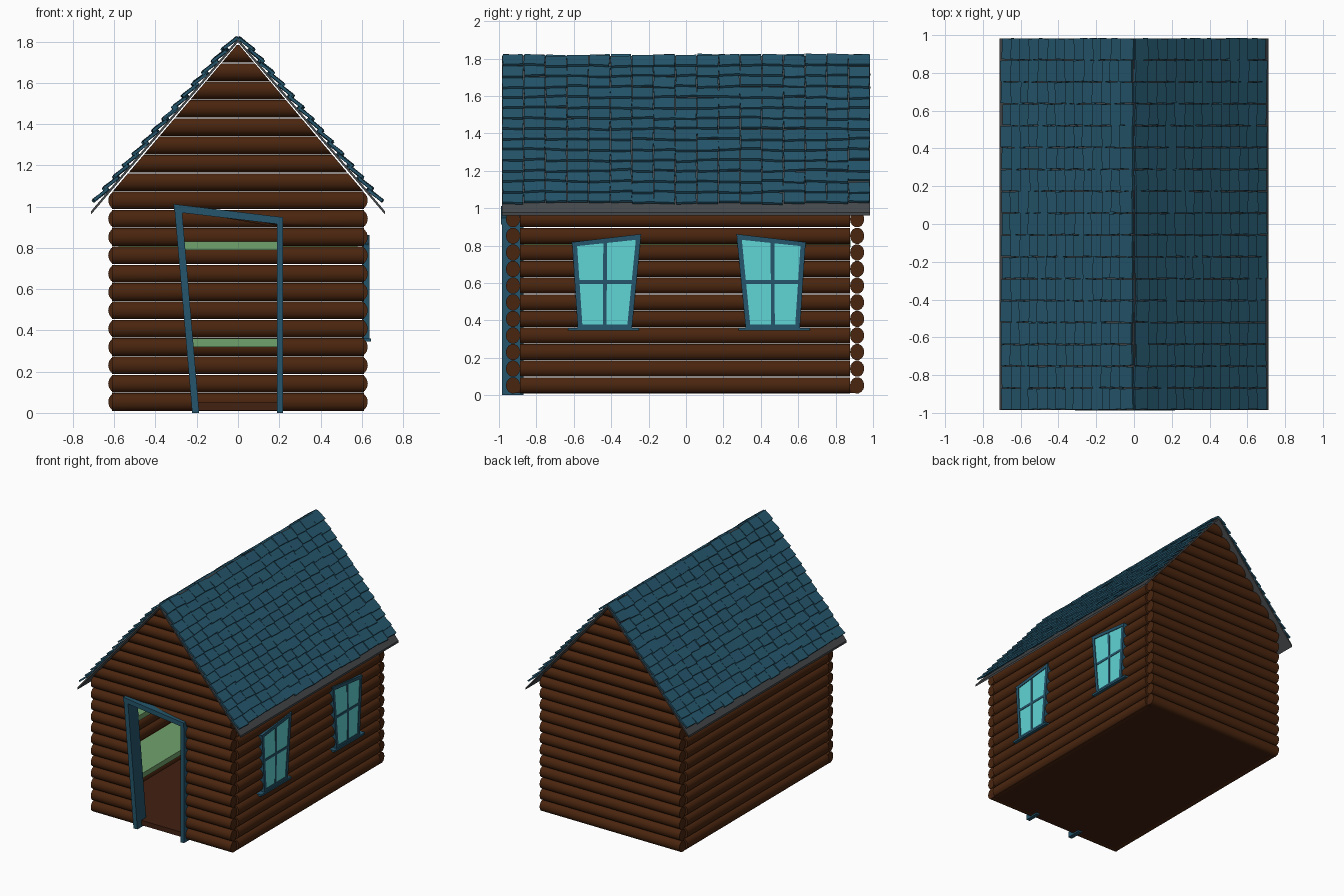
import bpy, bmesh, math, random
from mathutils import Matrix, Vector

if "Cube" in bpy.data.objects:
    bpy.data.objects.remove(bpy.data.objects["Cube"])

random.seed(4)

def material(name, r, g, b):
    m = bpy.data.materials.new(name)
    m.diffuse_color = (r, g, b, 1)
    m.use_nodes = True
    m.node_tree.nodes["Principled BSDF"].inputs["Base Color"].default_value = m.diffuse_color
    return m

WOOD = material("log brown", .068, .0185, .0045)
FLOOR = material("floor brown", .055, .015, .006)
TEAL = material("teal paint", .018, .093, .15)
GREY = material("roof grey", .06, .066, .07)
GLASS = material("window cyan", .117, .66, .66)
GREEN = material("bunk green", .16, .36, .15)

def finish(name, bm, mat, smooth=False):
    bmesh.ops.recalc_face_normals(bm, faces=bm.faces[:])
    me = bpy.data.meshes.new(name)
    bm.to_mesh(me)
    bm.free()
    me.materials.append(mat)
    ob = bpy.data.objects.new(name, me)
    bpy.context.collection.objects.link(ob)
    if smooth:
        bpy.context.view_layer.objects.active = ob
        ob.select_set(True)
        bpy.ops.object.shade_smooth_by_angle(angle=math.radians(40))
        ob.select_set(False)
    return ob

def loft(bm, a, b):
    """Closed prism between two matching rings of points."""
    va, vb = [bm.verts.new(p) for p in a], [bm.verts.new(p) for p in b]
    n = len(a)
    for i in range(n):
        j = (i + 1) % n
        bm.faces.new((va[i], va[j], vb[j], vb[i]))
    bm.faces.new(va)
    bm.faces.new(vb)

def plate(bm, pts, axis, d0, d1):
    """Extrude a 2D outline (u, z) along x or y."""
    f = (lambda u, z, d: (u, d, z)) if axis == 'y' else (lambda u, z, d: (d, u, z))
    loft(bm, [f(u, z, d0) for u, z in pts], [f(u, z, d1) for u, z in pts])

def bar(bm, p, q, w, axis, d0, d1):
    p, q = Vector(p), Vector(q)
    d = (q - p).normalized()
    n = Vector((-d.y, d.x)) * w / 2
    plate(bm, [p - n, q - n, q + n, p + n], axis, d0, d1)

def box(bm, x0, x1, y0, y1, z0, z1):
    plate(bm, [(x0, z0), (x1, z0), (x1, z1), (x0, z1)], 'y', y0, y1)

def log(bm, axis, off, z, lo, hi, r):
    """Round log whose ends follow lo(z) and hi(z)."""
    ring = [(off + r * math.cos(t), z + .0438 * math.sin(t))
            for t in (k * math.tau / 14 for k in range(14))]
    f = (lambda u, d, h: (u, d, h)) if axis == 'x' else (lambda u, d, h: (d, u, h))
    loft(bm, [f(lo(h), d, h) for d, h in ring], [f(hi(h), d, h) for d, h in ring])

def level(i):
    return .053 + .0888 * i

# gable walls, the front one cut by the crooked doorway
def half(z):
    return max(.002, min(.61, (1.79 - z) / 1.18))

def door_left(z):
    return -.205 - .09 * z

def door_right(z):
    return max(-.28, min(.2, -.3 + (.985 - z) / .06 * .51))

for name, y in (("front_wall", -.925), ("back_wall", .915)):
    bm = bmesh.new()
    for i in range(20):
        z = level(i)
        if y < 0 and i <= 10:
            log(bm, 'x', y, z, lambda h: -half(h), door_left, .038)
            log(bm, 'x', y, z, door_right, half, .038)
        else:
            log(bm, 'x', y, z, lambda h: -half(h), half, .038)
    finish(name, bm, WOOD, True)

# side walls
for name, x in (("left_wall", -.592), ("right_wall", .592)):
    bm = bmesh.new()
    for i in range(12):
        log(bm, 'y', x, level(i), lambda h: -.888, lambda h: .878, .037)
    finish(name, bm, WOOD, True)

# floor
bm = bmesh.new()
box(bm, -.61, .61, -.93, .92, .012, .05)
finish("floor", bm, FLOOR)

# bunks along the left and back walls, two levels
for name, z in (("lower_bunks", .32), ("upper_bunks", .79)):
    bm = bmesh.new()
    plate_z = z + .04
    box(bm, -.58, -.26, -.88, .5, z, plate_z)
    box(bm, -.58, .58, .5, .88, z, plate_z)
    finish(name, bm, GREEN)

# crooked door frame
bm = bmesh.new()
plate(bm, [(-.222, 0), (-.188, 0), (-.272, .99), (-.308, .99)], 'y', -.985, -.87)
plate(bm, [(.188, 0), (.218, 0), (.218, .93), (.188, .93)], 'y', -.985, -.87)
plate(bm, [(-.272, .97), (.218, .912), (.218, .948), (-.312, 1.012), (-.308, .974)],
      'y', -.988, -.868)
finish("door_frame", bm, TEAL)

# crooked windows on the right wall
def window(name, f):
    P = lambda *pts: [(f(u), z) for u, z in pts]
    bl, br, tr, tl = P((-.566, .36), (-.302, .36), (-.254, .845), (-.596, .81))
    bm = bmesh.new()
    for a, b in ((bl, tl), (br, tr)):
        bar(bm, a, b, .026, 'x', .6, .637)
    plate(bm, P((-.612, .818), (-.606, .795), (-.248, .833), (-.238, .862)), 'x', .6, .638)
    bar(bm, *P((-.435, .36), (-.432, .825)), .02, 'x', .6, .635)
    bar(bm, *P((-.58, .605), (-.28, .605)), .02, 'x', .6, .635)
    plate(bm, P((-.632, .345), (-.252, .345), (-.252, .36), (-.632, .36)), 'x', .6, .645)
    plate(bm, P((-.58, .355), (-.29, .355), (-.29, .378), (-.58, .378)), 'x', .6, .637)
    finish(name + "_frame", bm, TEAL)
    bm = bmesh.new()
    plate(bm, [bl, br, tr, tl], 'x', .624, .632)
    finish(name + "_glass", bm, GLASS)

window("front_window", lambda u: u)
window("rear_window", lambda u: .03 - u)

# roof boards
bm = bmesh.new()
for s in (-1, 1):
    plate(bm, [(0, 1.797), (s * .712, .962), (s * .712, .978), (0, 1.813)], 'y', -.985, .983)
finish("roof_boards", bm, GREY)

# shingles: tilted plates in jittered rows
ROWS, COLS = 14, 17
pitch, width = 1.035 / ROWS, 1.968 / COLS
slope = math.atan2(.835, .712)
bm = bmesh.new()
for s in (-1, 1):
    down = Vector((s * math.cos(slope), 0, -math.sin(slope)))
    out = Vector((s * math.sin(slope), 0, math.cos(slope)))
    side = Vector((0, 1, 0))
    for r in range(ROWS):
        for c in range(COLS):
            centre = (Vector((0, -.984 + (c + .5) * width, 1.813))
                      + down * ((r + .5) * pitch + .008 + random.uniform(-.008, .008))
                      + out * (.013 + random.uniform(0, .004)))
            base = Matrix((down, side, out)).transposed().to_4x4()
            tilt = Matrix.Rotation(-math.radians(random.uniform(9, 14)), 4, 'Y')
            yaw = Matrix.Rotation(math.radians(random.uniform(-4, 4)), 4, 'Z')
            size = Matrix.Diagonal((pitch * 1.15, width * random.uniform(.93, 1.0), .013, 1))
            bmesh.ops.create_cube(bm, size=1,
                                  matrix=Matrix.Translation(centre) @ base @ yaw @ tilt @ size)
finish("roof_shingles", bm, TEAL)
